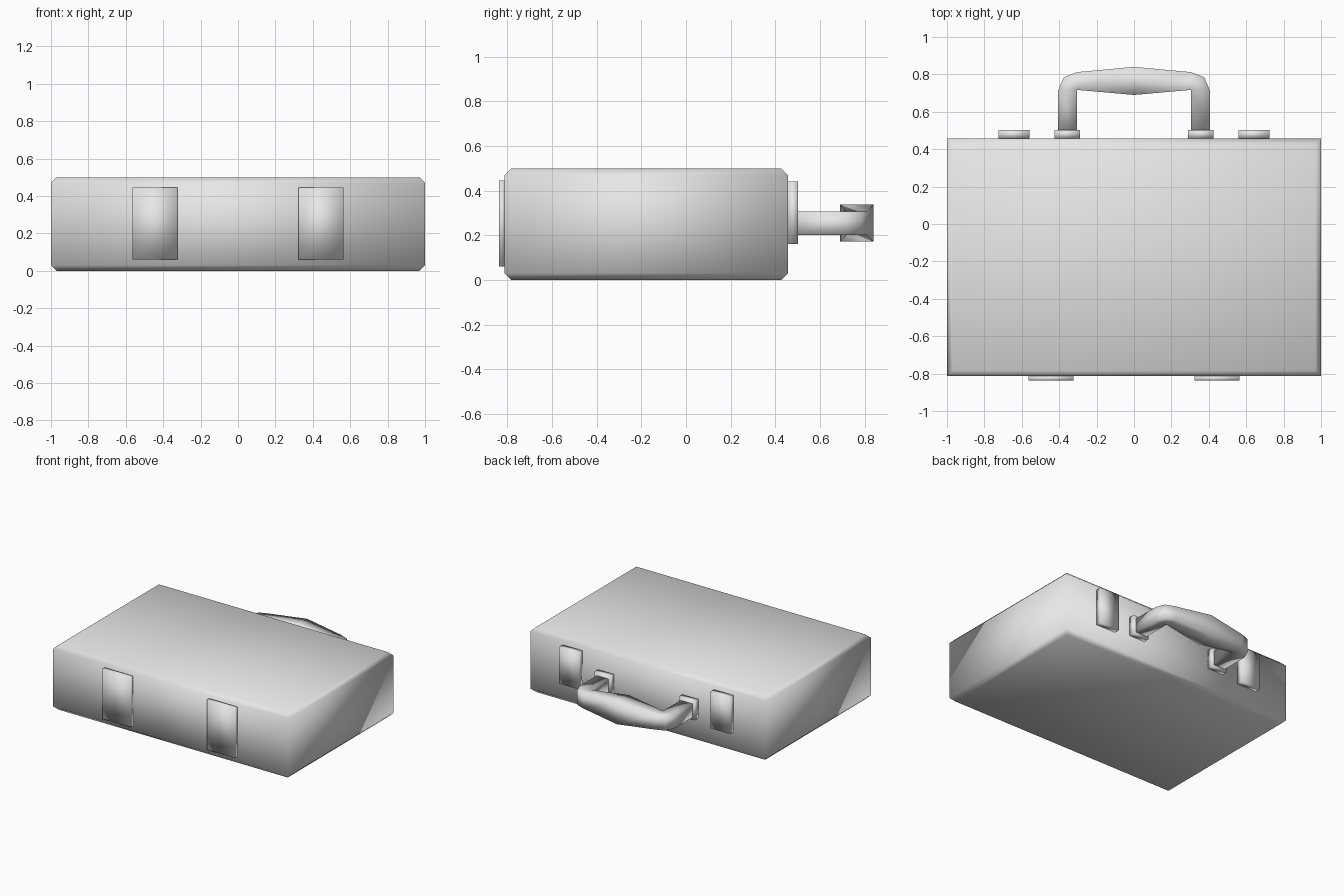
import bpy
import bmesh

cube = bpy.data.objects.get("Cube")
if cube:
    bpy.data.objects.remove(cube, do_unlink=True)

# One grey material for the whole case
grey = bpy.data.materials.new("plain grey")
grey.use_nodes = True
grey.diffuse_color = (0.8, 0.8, 0.8, 1)
grey.node_tree.nodes["Principled BSDF"].inputs["Base Color"].default_value = (0.8, 0.8, 0.8, 1)


def finish(name, bm):
    """Turn a bmesh into a smooth-shaded grey object."""
    bmesh.ops.recalc_face_normals(bm, faces=bm.faces)
    for face in bm.faces:
        face.smooth = True
    mesh = bpy.data.meshes.new(name)
    bm.to_mesh(mesh)
    bm.free()
    mesh.materials.append(grey)
    obj = bpy.data.objects.new(name, mesh)
    bpy.context.collection.objects.link(obj)
    return obj


def box(name, xs, ys, zs, chamfer=0):
    """Box between bounds; the chamfer cuts only the top and bottom rims."""
    bm = bmesh.new()
    bmesh.ops.create_cube(bm, size=1)
    for v in bm.verts:
        for axis, (low, high) in enumerate((xs, ys, zs)):
            v.co[axis] = low if v.co[axis] < 0 else high
    if chamfer:
        rims = [e for e in bm.edges if abs(e.verts[0].co.z - e.verts[1].co.z) < 0.001]
        bmesh.ops.bevel(bm, geom=rims, offset=chamfer, offset_type='OFFSET',
                        segments=1, profile=0.5, affect='EDGES')
    return finish(name, bm)


# Case body with sharp upright corners
FRONT, BACK = -0.813, 0.457
box("case_body", (-1, 1), (FRONT, BACK), (0, 0.5), chamfer=0.03)

# Hinges, latches and handle mounts on both sides
for side, sign in (("left", 1), ("right", -1)):
    def pair(name, inner, outer, ys, zs):
        box(f"{side}_{name}", sorted((sign * inner, sign * outer)), ys, zs)

    pair("hinge_plate", 0.323, 0.563, (-0.837, FRONT), (0.06, 0.445))
    pair("latch", 0.558, 0.725, (BACK, 0.502), (0.16, 0.44))
    pair("handle_mount", 0.29, 0.425, (BACK, 0.502), (0.185, 0.33))

# Handle: square sections as (inner x, inner y, outer x, outer y, half height)
half = [
    (0.305, 0.49, 0.405, 0.49, 0.053),
    (0.305, 0.717, 0.405, 0.717, 0.053),
    (0.305, 0.717, 0.375, 0.785, 0.053),
    (0.305, 0.717, 0.305, 0.812, 0.053),
]
middle = (0, 0.69, 0, 0.84, 0.083)
mirrored = [(-ix, iy, -ox, oy, h) for ix, iy, ox, oy, h in reversed(half)]
GRIP_Z = 0.254

bm = bmesh.new()
rings = []
for ix, iy, ox, oy, h in half + [middle] + mirrored:
    corners = ((ix, iy, -h), (ox, oy, -h), (ox, oy, h), (ix, iy, h))
    rings.append([bm.verts.new((x, y, GRIP_Z + z)) for x, y, z in corners])
for a, b in zip(rings, rings[1:]):
    for i in range(4):
        j = (i + 1) % 4
        bm.faces.new((a[i], a[j], b[j], b[i]))
bm.faces.new(rings[0])
bm.faces.new(rings[-1])
bmesh.ops.remove_doubles(bm, verts=bm.verts, dist=0.0005)
finish("handle", bm)
